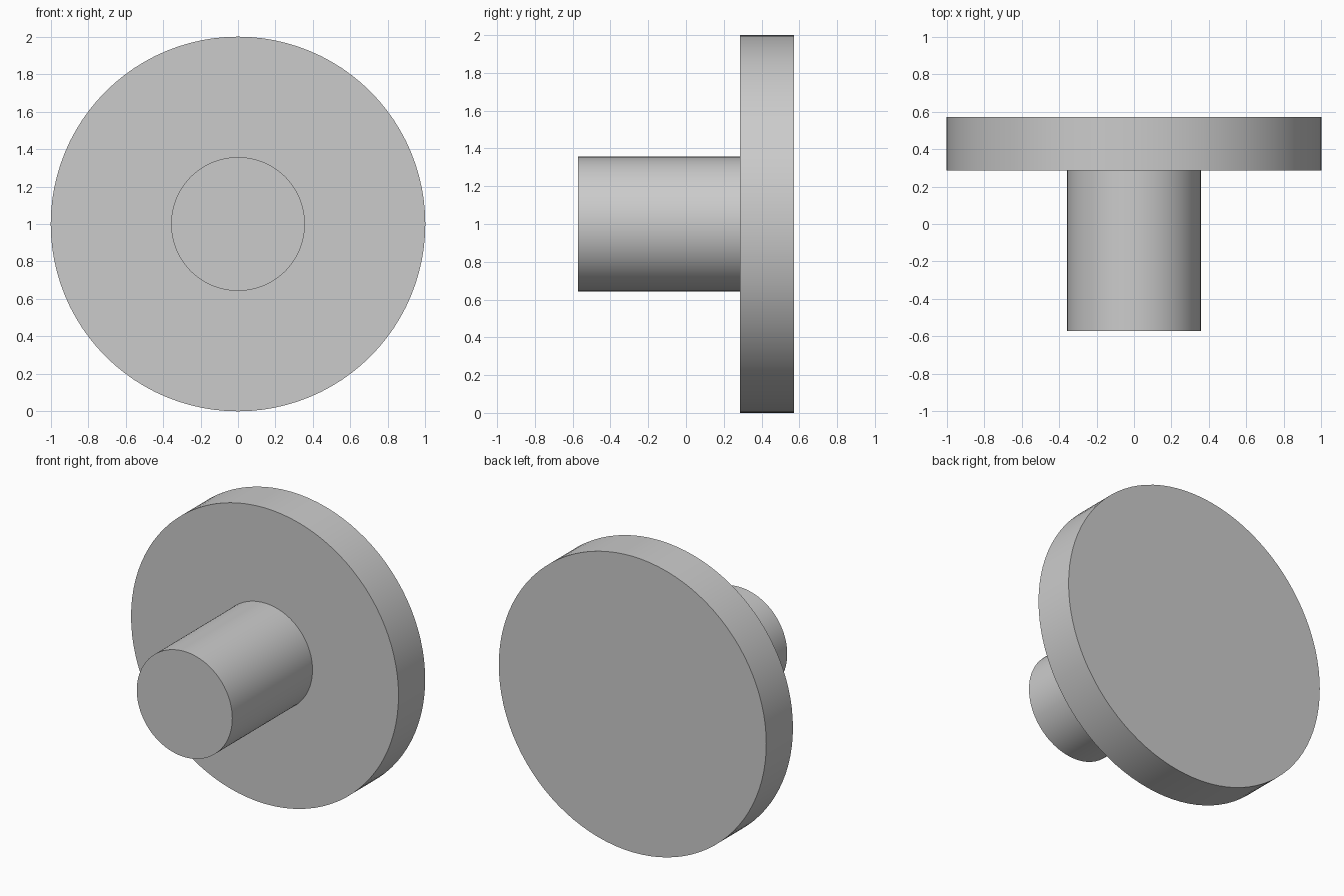
import bpy, bmesh, math
from mathutils import Vector

cube = bpy.data.objects.get("Cube")
if cube:
    bpy.data.objects.remove(cube, do_unlink=True)

GREY = (0.6, 0.6, 0.6, 1.0)
SEGMENTS = 96
AXIS_Z = 1.0

# Plain grey material
mat = bpy.data.materials.new("light_grey")
mat.use_nodes = True
mat.diffuse_color = GREY
bsdf = next(n for n in mat.node_tree.nodes if n.type == 'BSDF_PRINCIPLED')
bsdf.inputs["Base Color"].default_value = GREY

# Half profile as (radius, y): shaft end, shaft side, shoulder, flange rim, flange back
shaft_r, flange_r = 0.357, 1.0
front, shoulder, back = -0.571, 0.286, 0.571
profile = [(0, front), (shaft_r, front), (shaft_r, shoulder),
           (flange_r, shoulder), (flange_r, back), (0, back)]

# Turn the profile around the y axis into one closed solid
bm = bmesh.new()
verts = [bm.verts.new((0, y, r)) for r, y in profile]
edges = [bm.edges.new(pair) for pair in zip(verts, verts[1:])]
bmesh.ops.spin(bm, geom=verts + edges, cent=Vector(), axis=Vector((0, 1, 0)),
               angle=math.tau, steps=SEGMENTS, use_merge=True)
bmesh.ops.remove_doubles(bm, verts=bm.verts, dist=0.0001)
bmesh.ops.recalc_face_normals(bm, faces=bm.faces)

mesh = bpy.data.meshes.new("flanged_pin")
bm.to_mesh(mesh)
bm.free()
mesh.materials.append(mat)
pin = bpy.data.objects.new("flanged_pin", mesh)
pin.location.z = AXIS_Z
bpy.context.collection.objects.link(pin)

# Smooth round sides, crisp rims
bpy.ops.object.select_all(action='DESELECT')
pin.select_set(True)
bpy.context.view_layer.objects.active = pin
bpy.ops.object.shade_smooth_by_angle(angle=math.radians(30))
